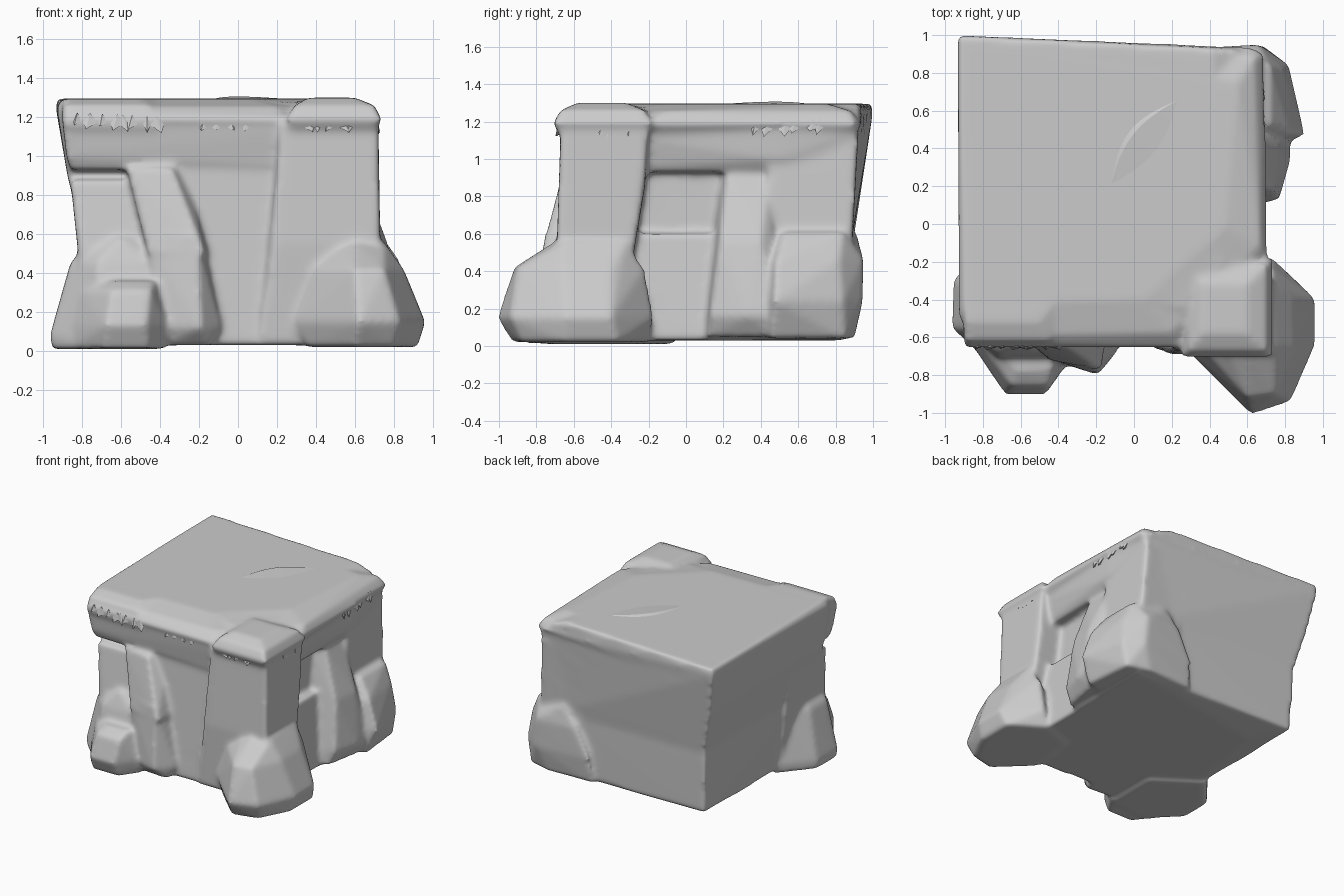
import bpy, bmesh, math, random
from mathutils import Vector

cube = bpy.data.objects.get("Cube")
if cube:
    bpy.data.objects.remove(cube, do_unlink=True)
random.seed(4)

stone = bpy.data.materials.new("grey stone")
stone.use_nodes = True
GREY = (0.6, 0.6, 0.6, 1)
stone.diffuse_color = GREY
stone.node_tree.nodes["Principled BSDF"].inputs["Base Color"].default_value = GREY


def finish(name, bm, angle=50):
    """Turn a bmesh into a stone object."""
    bmesh.ops.recalc_face_normals(bm, faces=bm.faces)
    mesh = bpy.data.meshes.new(name)
    bm.to_mesh(mesh)
    bm.free()
    mesh.materials.append(stone)
    ob = bpy.data.objects.new(name, mesh)
    bpy.context.collection.objects.link(ob)
    for other in bpy.context.selected_objects:
        other.select_set(False)
    ob.select_set(True)
    bpy.context.view_layer.objects.active = ob
    bpy.ops.object.shade_smooth_by_angle(angle=math.radians(angle))
    return ob


body = bmesh.new()


def rock(layers):
    """Add a convex stone, given as {height: outline}, to the body."""
    bm = bmesh.new()
    for z, outline in layers.items():
        for x, y in outline:
            bm.verts.new((x, y, z))
    res = bmesh.ops.convex_hull(bm, input=bm.verts[:])
    junk = set(res["geom_interior"]) | set(res["geom_unused"])
    bmesh.ops.delete(bm, geom=[v for v in junk if isinstance(v, bmesh.types.BMVert)], context='VERTS')
    bmesh.ops.recalc_face_normals(bm, faces=bm.faces)
    part = bpy.data.meshes.new("part")
    bm.to_mesh(part)
    bm.free()
    body.from_mesh(part)
    bpy.data.meshes.remove(part)


def box(x0, x1, y0, y1):
    return [(x0, y0), (x1, y0), (x1, y1), (x0, y1)]


# Main block: upright foot, then an upper half leaning out to its back right corner
rock({.03: [(-.75, -.62), (.2, -.65), (.66, -.5), (.66, .83), (-.6, .6)],
      .06: [(-.775, .875), (.5, .86)],
      .6: [(-.79, -.5), (.2, -.6), (.6, -.5), (.6, .88), (-.795, .895)]})
rock({.5: [(-.775, -.5), (.5, -.5), (.58, .875), (-.775, .885)],
      .9: [(-.875, -.5), (.5, -.5), (.58, .9), (-.875, .94)],
      1.25: [(-.93, -.5), (.5, -.5), (.55, .93), (-.935, 1)],
      1.295: [(-.9, -.4), (.05, -.4), (.45, 0), (.42, .93), (-.93, .995)]})

# Overhanging top slab with a rounded front rim, fuller toward its right end
rock({1.12: [(-.88, -.6), (.27, -.61), (.66, -.2), (.65, .86), (-.91, .98)],
      1.19: [(-.9, -.66), (.24, -.66), (.71, -.2), (.69, .9), (.63, .935), (-.925, .99)],
      1.255: [(-.9, -.6), (.2, -.58), (.67, -.12), (.64, .88), (-.93, 1)],
      1.295: [(-.9, -.42), (.05, -.4), (.48, -.02), (.55, .75), (-.93, .99)]})
rock({1.15: [(-.9, -.655), (-.42, -.655), (-.3, -.4), (-.9, -.4)],
      1.26: [(-.9, -.62), (-.45, -.62), (-.35, -.4), (-.9, -.4)],
      1.295: [(-.9, -.52), (-.5, -.52), (-.4, -.38), (-.9, -.38)]})

# Corner cap
rock({1.1: box(.29, .69, -.66, -.22),
      1.19: box(.25, .735, -.71, -.18),
      1.26: box(.29, .7, -.67, -.22),
      1.3: box(.36, .6, -.58, -.32)})

# Worn lintel over the front and side recesses
rock({.93: [(-.86, -.59), (.6, -.61), (.63, .6), (.6, .9), (-.87, .9)],
      1.0: [(-.88, -.62), (.62, -.62), (.67, .5), (.63, .9), (-.88, .92)],
      1.17: [(-.9, -.64), (.66, -.65), (.68, .5), (.66, .92), (-.9, .95)]})

# Front door face, almost flush with the lintel
rock({.03: box(-.3, .3, -.645, -.4),
      1.0: box(-.3, .3, -.6, -.4)})

# Front left pillar, front right pillar, back left pillar
rock({.03: box(.11, .72, -.66, -.36),
      .55: box(.19, .73, -.69, -.27),
      .85: box(.19, .7, -.66, -.22),
      1.16: box(.22, .72, -.67, -.2)})
rock({.03: box(-.77, -.3, -.66, -.1),
      .5: box(-.775, -.4, -.62, -.1),
      .88: box(-.86, -.4, -.56, -.1)})
rock({.04: box(.3, .7, .4, .86),
      .8: box(.3, .65, .5, .9),
      1.1: box(.3, .65, .45, .92)})

# Leaning slab, two stacked stones that follow its bend
rock({.94: [(-.57, -.5), (-.57, -.63), (-.34, -.66), (-.26, -.5)],
      .5: [(-.47, -.5), (-.46, -.72), (-.17, -.775), (-.13, -.5)]})
rock({.6: [(-.49, -.5), (-.48, -.7), (-.21, -.76), (-.16, -.5)],
      .12: [(-.4, -.5), (-.37, -.74), (-.19, -.8), (-.085, -.67), (-.085, -.5)],
      .03: [(-.4, -.5), (-.37, -.69), (-.14, -.71), (-.1, -.5)]})

# Front left boulder
rock({.02: [(.36, -.7), (.6, -.93), (.8, -.88), (.92, -.65), (.92, -.36), (.66, -.2), (.4, -.3)],
      .15: [(.27, -.66), (.62, -1.01), (.83, -.94), (.96, -.64), (.96, -.4), (.72, -.17)],
      .42: [(.38, -.68), (.6, -.92), (.75, -.9), (.85, -.66), (.84, -.4), (.72, -.22)],
      .56: [(.47, -.6), (.6, -.7), (.75, -.65), (.74, -.32)]})

# Front right boulder and the small one before it
rock({.01: [(-.95, -.55), (-.95, -.3), (-.75, -.06), (-.4, -.3), (-.4, -.73), (-.75, -.75)],
      .08: [(-.965, -.55), (-.955, -.3), (-.76, -.06), (-.36, -.3), (-.36, -.75), (-.72, -.77)],
      .45: [(-.86, -.56), (-.86, -.35), (-.76, -.16), (-.46, -.69), (-.72, -.69)],
      .58: [(-.75, -.56), (-.75, -.35), (-.5, -.6), (-.6, -.64)]})
rock({.015: [(-.87, -.62), (-.69, -.85), (-.46, -.85), (-.36, -.7)],
      .13: [(-.84, -.66), (-.68, -.905), (-.47, -.905), (-.36, -.75)],
      .31: [(-.81, -.64), (-.65, -.86), (-.45, -.86), (-.39, -.7)],
      .36: [(-.72, -.65), (-.62, -.78), (-.43, -.77), (-.43, -.65)]})

# Back left boulder, wrapping onto the back
rock({.04: [(.5, .4), (.82, .45), (.78, .85), (.6, .9), (.2, .89)],
      .24: [(.5, .33), (.905, .47), (.82, .84), (.68, .945), (.22, .92)],
      .46: [(.5, .4), (.83, .48), (.79, .82), (.66, .95), (.32, .93)],
      .61: [(.5, .48), (.72, .52), (.72, .84), (.45, .91)]})

# Column in the side recess
rock({.05: [(.5, .08), (.72, .12), (.78, .45), (.5, .5)],
      .16: [(.5, .08), (.77, .13), (.83, .34), (.83, .48)],
      .55: [(.5, .13), (.74, .18), (.77, .4), (.5, .47)],
      .92: [(.5, .18), (.62, .22), (.62, .45), (.5, .47)]})

# Fuse the stones and wear their edges
stone_body = finish("stone_body", body)
fuse = stone_body.modifiers.new("fuse", 'REMESH')
fuse.mode, fuse.voxel_size, fuse.use_smooth_shade = 'VOXEL', .017, True
wear = stone_body.modifiers.new("wear", 'SMOOTH')
wear.factor, wear.iterations = .5, 10

# Crescent gouge on top: a thin raised lip beside a flat lens
bm = bmesh.new()
steps = 20
inner, outer, crest = [], [], []
for i in range(steps + 1):
    t = i / steps
    bulge = math.sin(math.pi * t)
    mid = Vector((-.13, .18, 1.293)).lerp(Vector((.26, .67, 1.293)), t)
    side = Vector((-.78, .62, 0))
    for row, offset, rise in ((outer, .11, .002), (crest, .085, .013), (inner, -.06, .002)):
        row.append(bm.verts.new(mid + side * offset * bulge + Vector((0, 0, rise * bulge))))
for a, b in ((outer, crest), (crest, inner)):
    for i in range(steps):
        bm.faces.new((a[i], a[i + 1], b[i + 1], b[i]))
bmesh.ops.remove_doubles(bm, verts=bm.verts, dist=0.0005)
finish("crescent_gouge", bm, angle=20)


def torn_edge(name, start, end, out, count, size):
    """Row of ragged chips hanging under the slab rim."""
    bm = bmesh.new()
    a, b, out = Vector(start), Vector(end), Vector(out)
    along = (b - a).normalized()
    for i in range(count):
        p = a.lerp(b, (i + random.uniform(.1, .9)) / count)
        w = size * random.uniform(.4, .9)
        tip = p + out * size * random.uniform(.2, .4) + Vector((0, 0, -size * random.uniform(.4, 1)))
        base = [p - along * w, p + along * w, p + Vector((0, 0, size)), p - out * size]
        vs = [bm.verts.new(v) for v in base + [tip + along * random.uniform(-w, w)]]
        bmesh.ops.convex_hull(bm, input=vs)
    finish(name, bm, angle=10)


torn_edge("torn_rim_front_right", (-.84, -.65, 1.18), (-.38, -.65, 1.16), (0, -1, 0), 8, .045)
torn_edge("torn_rim_front_middle", (-.22, -.645, 1.145), (.1, -.645, 1.145), (0, -1, 0), 4, .025)
torn_edge("torn_rim_cap_front", (.34, -.685, 1.15), (.62, -.685, 1.15), (0, -1, 0), 5, .035)
torn_edge("torn_rim_cap_side", (.715, -.5, 1.15), (.715, -.26, 1.14), (1, 0, 0), 4, .035)
torn_edge("torn_rim_side", (.685, .36, 1.16), (.68, .76, 1.17), (1, 0, 0), 6, .045)
